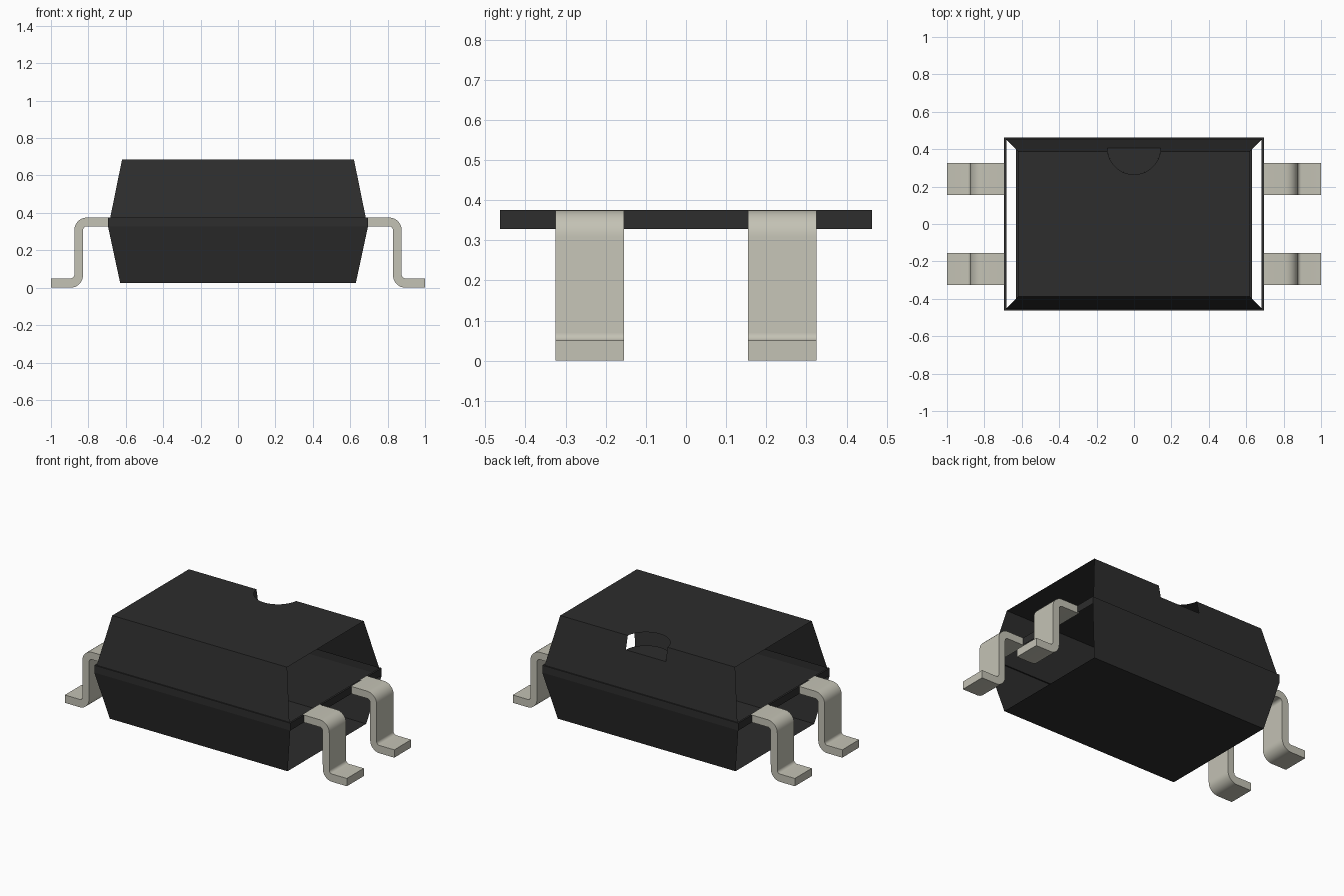
import bpy, bmesh, math
from mathutils import Vector

if "Cube" in bpy.data.objects:
    bpy.data.objects.remove(bpy.data.objects["Cube"], do_unlink=True)


def material(name, rgb, rough):
    m = bpy.data.materials.new(name)
    m.use_nodes = True
    m.diffuse_color = (*rgb, 1)
    bsdf = m.node_tree.nodes["Principled BSDF"]
    bsdf.inputs["Base Color"].default_value = (*rgb, 1)
    bsdf.inputs["Roughness"].default_value = rough
    return m


BLACK = material("black plastic", (0.026, 0.026, 0.026), 0.6)
METAL = material("tinned metal", (0.55, 0.54, 0.46), 0.4)


def finish(bm, name, mat):
    bmesh.ops.recalc_face_normals(bm, faces=bm.faces)
    me = bpy.data.meshes.new(name)
    bm.to_mesh(me)
    bm.free()
    me.materials.append(mat)
    ob = bpy.data.objects.new(name, me)
    bpy.context.collection.objects.link(ob)
    return ob


# Body: stacked rectangles, with the tapered ends left open
TOP, FLOOR, R = 0.685, 0.60, 0.142
bm = bmesh.new()


def ring(hx, hy, z):
    return [bm.verts.new((x * hx, y * hy, z)) for x, y in ((-1, -1), (1, -1), (1, 1), (-1, 1))]


bottom = ring(0.63, 0.398, 0.025)
band_low = ring(0.695, 0.463, 0.328)
band_high = ring(0.695, 0.463, 0.375)
upper = ring(0.683, 0.455, 0.375)
top = ring(0.62, 0.388, TOP)


def side(lower, higher, i):
    j = (i + 1) % 4
    bm.faces.new((lower[i], lower[j], higher[j], higher[i]))


bm.faces.new(bottom[::-1])
for i in range(4):
    side(band_low, band_high, i)      # parting band
    side(band_high, upper, i)         # narrow ledge
for i in (0, 2):
    side(bottom, band_low, i)
side(upper, top, 0)

# Half-round notch in the back top edge: rim, slope gap and floor
floor_y = 0.388 + (TOP - FLOOR) * (0.455 - 0.388) / (TOP - 0.375)
start = math.asin((floor_y - 0.388) / R)
N = 20
rim, floor = [], []
for k in range(N + 1):
    a = start + (math.pi - 2 * start) * k / N
    rim.append(bm.verts.new((R * math.cos(a), floor_y - R * math.sin(a), TOP)))
    b = math.pi * k / N
    floor.append(bm.verts.new((R * math.cos(b), floor_y - R * math.sin(b), FLOOR)))
bm.faces.new(top[:3] + rim + [top[3]])
bm.faces.new((upper[2], upper[3], top[3], rim[-1], floor[-1], floor[0], rim[0], top[2]))
bm.faces.new(floor)
finish(bm, "body", BLACK)


# Leads: a bent strip outline extruded across its width
def arc(cx, cz, r, a0, a1, n=8):
    return [(cx + r * math.cos(math.radians(a0 + (a1 - a0) * k / n)),
             cz + r * math.sin(math.radians(a0 + (a1 - a0) * k / n))) for k in range(n + 1)]


outline = ([(0.683, 0.375)] + arc(0.808, 0.308, 0.067, 90, 0)
           + arc(0.895, 0.07, 0.020, 180, 270) + [(1.0, 0.05), (1.0, 0.0)]
           + arc(0.895, 0.066, 0.066, 270, 180)
           + arc(0.808, 0.308, 0.020, 0, 90) + [(0.683, 0.328)])


def lead(name, sx, y):
    bm = bmesh.new()
    face = bm.faces.new([bm.verts.new((sx * x, y - 0.0855, z)) for x, z in outline])
    out = bmesh.ops.extrude_face_region(bm, geom=[face])
    verts = [v for v in out["geom"] if isinstance(v, bmesh.types.BMVert)]
    bmesh.ops.translate(bm, verts=verts, vec=Vector((0, 0.171, 0)))
    ob = finish(bm, name, METAL)
    bpy.ops.object.select_all(action="DESELECT")
    ob.select_set(True)
    bpy.context.view_layer.objects.active = ob
    bpy.ops.object.shade_smooth_by_angle(angle=math.radians(30))


for sx, s in ((1, "left"), (-1, "right")):
    for y, d in ((-0.24, "front"), (0.24, "back")):
        lead(f"{d}_{s}_lead", sx, y)
